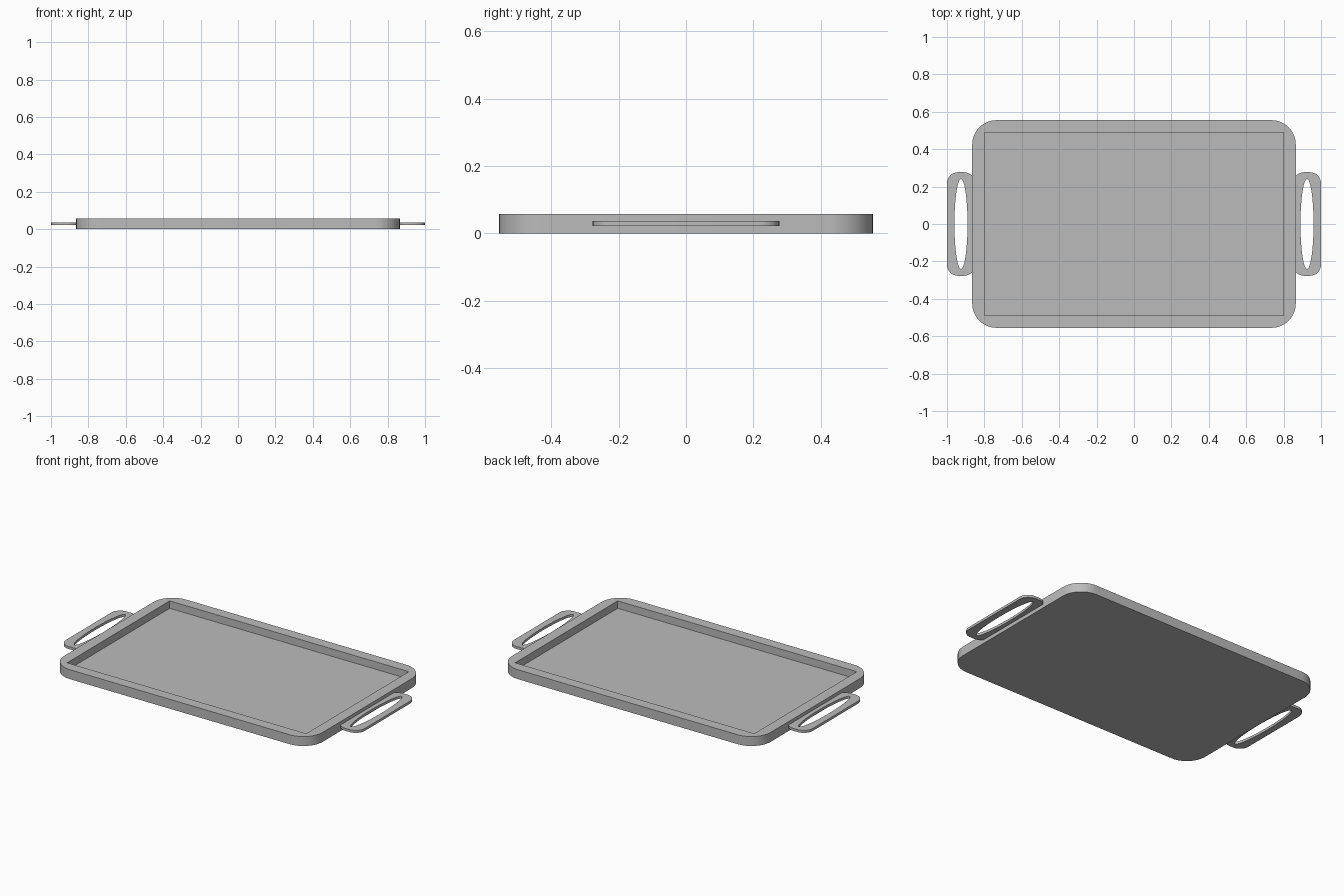
import bpy, bmesh
from math import cos, sin, pi

cube = bpy.data.objects.get("Cube")
if cube:
    bpy.data.objects.remove(cube, do_unlink=True)

GREY = (0.5, 0.5, 0.5, 1.0)
metal = bpy.data.materials.new("grey_metal")
metal.use_nodes = True
metal.diffuse_color = GREY
metal.node_tree.nodes["Principled BSDF"].inputs["Base Color"].default_value = GREY


def rounded_rect(cx, hx, hy, r, steps=12):
    """Outline of a rectangle with rounded corners, counter-clockwise."""
    pts = []
    for i, (sx, sy) in enumerate([(1, 1), (-1, 1), (-1, -1), (1, -1)]):
        for k in range(steps + 1):
            a = (i + k / steps) * pi / 2
            pts.append((cx + sx * (hx - r) + r * cos(a), sy * (hy - r) + r * sin(a)))
    return pts


def ellipse(cx, rx, ry, steps=48):
    return [(cx + rx * cos(2 * pi * k / steps), ry * sin(2 * pi * k / steps))
            for k in range(steps)]


def rectangle(hx, hy):
    return [(hx, hy), (-hx, hy), (-hx, -hy), (hx, -hy)]


def ring(bm, pts, z):
    return [bm.verts.new((x, y, z)) for x, y in pts]


def wall(bm, low, high):
    n = len(low)
    for i in range(n):
        j = (i + 1) % n
        bm.faces.new((low[i], low[j], high[j], high[i]))


def holed_cap(bm, outer, inner):
    """Flat face between an outline and the hole inside it."""
    edges = [bm.edges.get((r[i - 1], r[i])) for r in (outer, inner) for i in range(len(r))]
    bmesh.ops.triangle_fill(bm, edges=edges, use_beauty=True)


def finish(bm, name):
    bmesh.ops.recalc_face_normals(bm, faces=bm.faces)
    mesh = bpy.data.meshes.new(name)
    bm.to_mesh(mesh)
    bm.free()
    mesh.materials.append(metal)
    obj = bpy.data.objects.new(name, mesh)
    bpy.context.collection.objects.link(obj)
    bpy.ops.object.select_all(action='DESELECT')
    obj.select_set(True)
    bpy.context.view_layer.objects.active = obj
    bpy.ops.object.shade_smooth_by_angle()


# Tray: rounded slab with a square-cornered recess
bm = bmesh.new()
outline, recess = rounded_rect(0, 0.865, 0.555, 0.13), rectangle(0.80, 0.49)
bottom, top = ring(bm, outline, 0), ring(bm, outline, 0.057)
floor, lip = ring(bm, recess, 0.012), ring(bm, recess, 0.057)
wall(bm, bottom, top)
wall(bm, floor, lip)
bm.faces.new(bottom)
bm.faces.new(floor)
holed_cap(bm, top, lip)
finish(bm, "tray")

# Handles: thin rounded plates with an oval grip hole
for side, name in ((1, "left_handle"), (-1, "right_handle")):
    bm = bmesh.new()
    outline = rounded_rect(side * 0.925, 0.075, 0.277, 0.06)
    grip = ellipse(side * 0.925, 0.035, 0.24)
    outer = [ring(bm, outline, z) for z in (0.022, 0.037)]
    inner = [ring(bm, grip, z) for z in (0.022, 0.037)]
    wall(bm, *outer)
    wall(bm, *inner)
    for o, i in zip(outer, inner):
        holed_cap(bm, o, i)
    finish(bm, name)
